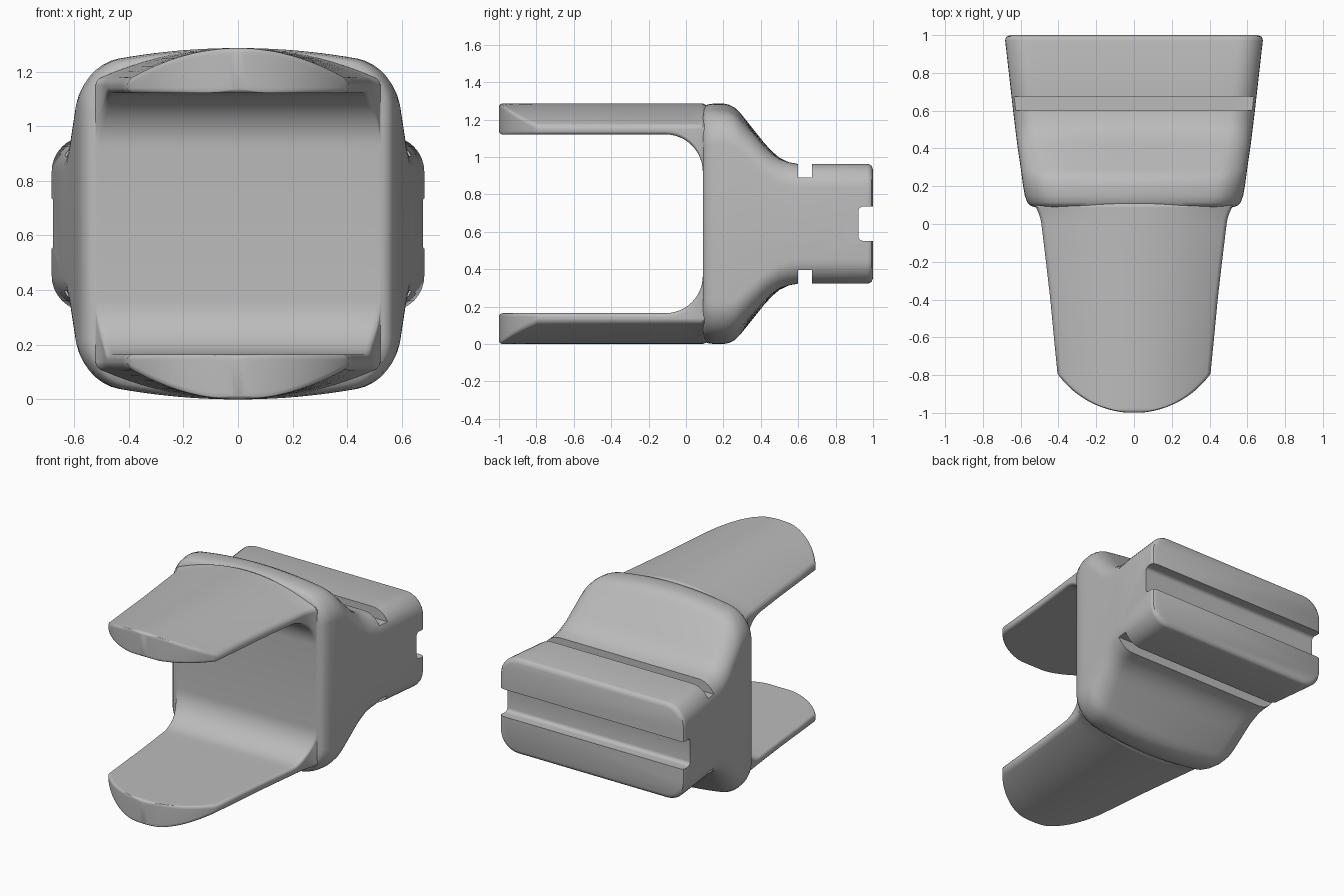
import bpy, bmesh, math

cube = bpy.data.objects.get("Cube")
if cube:
    bpy.data.objects.remove(cube, do_unlink=True)

MID = 0.643  # height of the horizontal symmetry plane
FILLET = 0.2  # radius where the arms meet the body

grey = bpy.data.materials.new("light_grey")
grey.use_nodes = True
colour = (0.5, 0.5, 0.5, 1)
grey.diffuse_color = colour
grey.node_tree.nodes["Principled BSDF"].inputs["Base Color"].default_value = colour


def finish(name, bm):
    bmesh.ops.recalc_face_normals(bm, faces=bm.faces)
    mesh = bpy.data.meshes.new(name)
    bm.to_mesh(mesh)
    bm.free()
    mesh.materials.append(grey)
    obj = bpy.data.objects.new(name, mesh)
    bpy.context.collection.objects.link(obj)
    return obj


def edge_points(w, z, curve, r, side):
    """Half of an arched, round-cornered edge from the centre out to x = w."""
    r = min(r, w * 0.9)
    flat = [((w - r) * j / 10, 0) for j in range(10)]
    arc = [(w - r + r * math.sin(a), r - r * math.cos(a))
           for a in (math.pi / 2 * j / 8 for j in range(9))]
    return [(x, z - side * (curve * x * x + d)) for x, d in flat + arc]


def ring(w, top, top_curve, bottom, bottom_curve, r):
    up = edge_points(w, top, top_curve, r, 1)
    low = edge_points(w, bottom, bottom_curve, r, -1)
    right = up + low[::-1]
    left = [(-x, z) for x, z in right[1:-1]][::-1]
    return right + left


def loft(name, sections, flip=1):
    """Skin a list of (y, ring) sections and cap both ends."""
    bm = bmesh.new()
    loops = [[bm.verts.new((x, y, MID + flip * z)) for x, z in pts]
             for y, pts in sections]
    for a, b in zip(loops, loops[1:]):
        for i in range(len(a)):
            j = (i + 1) % len(a)
            bm.faces.new((a[i], a[j], b[j], b[i]))
    bm.faces.new(loops[0])
    bm.faces.new(loops[-1])
    return finish(name, bm)


def box(name, y0, y1, z0, z1, bevel=0):
    bm = bmesh.new()
    bmesh.ops.create_cube(bm, size=1)
    for v in bm.verts:
        v.co = (v.co.x * 2, y1 if v.co.y > 0 else y0, z1 if v.co.z > 0 else z0)
    if bevel:
        along = [e for e in bm.edges
                 if abs(e.verts[0].co.x - e.verts[1].co.x) > 1]
        bmesh.ops.bevel(bm, geom=along, offset=bevel, segments=5,
                        profile=0.5, affect='EDGES')
    return finish(name, bm)


def combine(target, other, operation):
    mod = target.modifiers.new(operation.lower(), 'BOOLEAN')
    mod.operation = operation
    mod.solver = 'EXACT'
    mod.object = other
    bpy.context.view_layer.objects.active = target
    bpy.ops.object.modifier_apply(modifier=mod.name)
    bpy.data.objects.remove(other, do_unlink=True)


# Body: y, half width, half height, arch drop, corner radius
BODY = [
    (0.09, 0.53, 0.61, 0.07, 0.13),
    (0.098, 0.55, 0.627, 0.07, 0.14),
    (0.115, 0.565, 0.638, 0.07, 0.15),
    (0.15, 0.578, 0.643, 0.07, 0.15),
    (0.2, 0.587, 0.643, 0.07, 0.15),
    (0.23, 0.591, 0.637, 0.07, 0.15),
    (0.26, 0.595, 0.622, 0.065, 0.15),
    (0.29, 0.599, 0.593, 0.06, 0.15),
    (0.42, 0.618, 0.43, 0.03, 0.14),
    (0.46, 0.623, 0.387, 0.02, 0.13),
    (0.5, 0.628, 0.353, 0.01, 0.13),
    (0.55, 0.634, 0.329, 0, 0.13),
    (0.6, 0.64, 0.32, 0, 0.13),
    (0.97, 0.682, 0.32, 0, 0.13),
    (0.982, 0.681, 0.317, 0, 0.13),
    (0.992, 0.675, 0.31, 0, 0.125),
    (1.0, 0.655, 0.29, 0, 0.11),
]
body = loft("clamp_body", [
    (y, ring(w, h, drop / w ** 2, -h, drop / w ** 2, r))
    for y, w, h, drop, r in BODY])


# Arms: arched on the outside, flat inside, round tip, filleted root
def arm_section(y, w, full_w):
    tip = min(1, max(0, (-0.98 - y) / 0.02))
    inset = 0.02 * (1 - math.sqrt(1 - tip * tip))
    reach = min(1, max(0, (y + 0.11) / FILLET))
    fillet = FILLET * (1 - math.sqrt(1 - reach * reach))
    sink = max(0, y - 0.1) * 0.5
    return y, ring(w, MID - inset - sink, 0.117 / full_w ** 2,
                   0.478 - fillet + inset, 0, 0.02)


tip_angle = math.asin(0.81)
arm = []
for j in range(19):
    t = 0.06 + (tip_angle - 0.06) * j / 18
    arm.append(arm_section(-0.5 - 0.5 * math.cos(t), 0.5 * math.sin(t), 0.405))
for y, w in [(-0.6, 0.424), (-0.4, 0.443), (-0.2, 0.466)]:
    arm.append(arm_section(y, w, w))
for j in range(13):
    y = -0.11 + FILLET * math.sin(math.pi / 2 * j / 12)
    w = 0.477 + 0.12 * (y + 0.11) + 0.02 * max(0, y / 0.09) ** 2
    arm.append(arm_section(y, w, w))
arm.append(arm_section(0.18, 0.52, 0.52))

for name, flip in (("upper_arm", 1), ("lower_arm", -1)):
    combine(body, loft(name, arm, flip), 'UNION')

# Cross grooves above and below, and the rounded slot across the back
combine(body, box("top_groove", 0.6, 0.675, 0.89, 1.2), 'DIFFERENCE')
combine(body, box("bottom_groove", 0.6, 0.675, 0.08, 0.396), 'DIFFERENCE')
combine(body, box("back_slot", 0.922, 1.1, 0.552, 0.735, 0.025), 'DIFFERENCE')

bpy.ops.object.select_all(action='DESELECT')
body.select_set(True)
bpy.context.view_layer.objects.active = body
bpy.ops.object.shade_smooth_by_angle(angle=math.radians(35))
